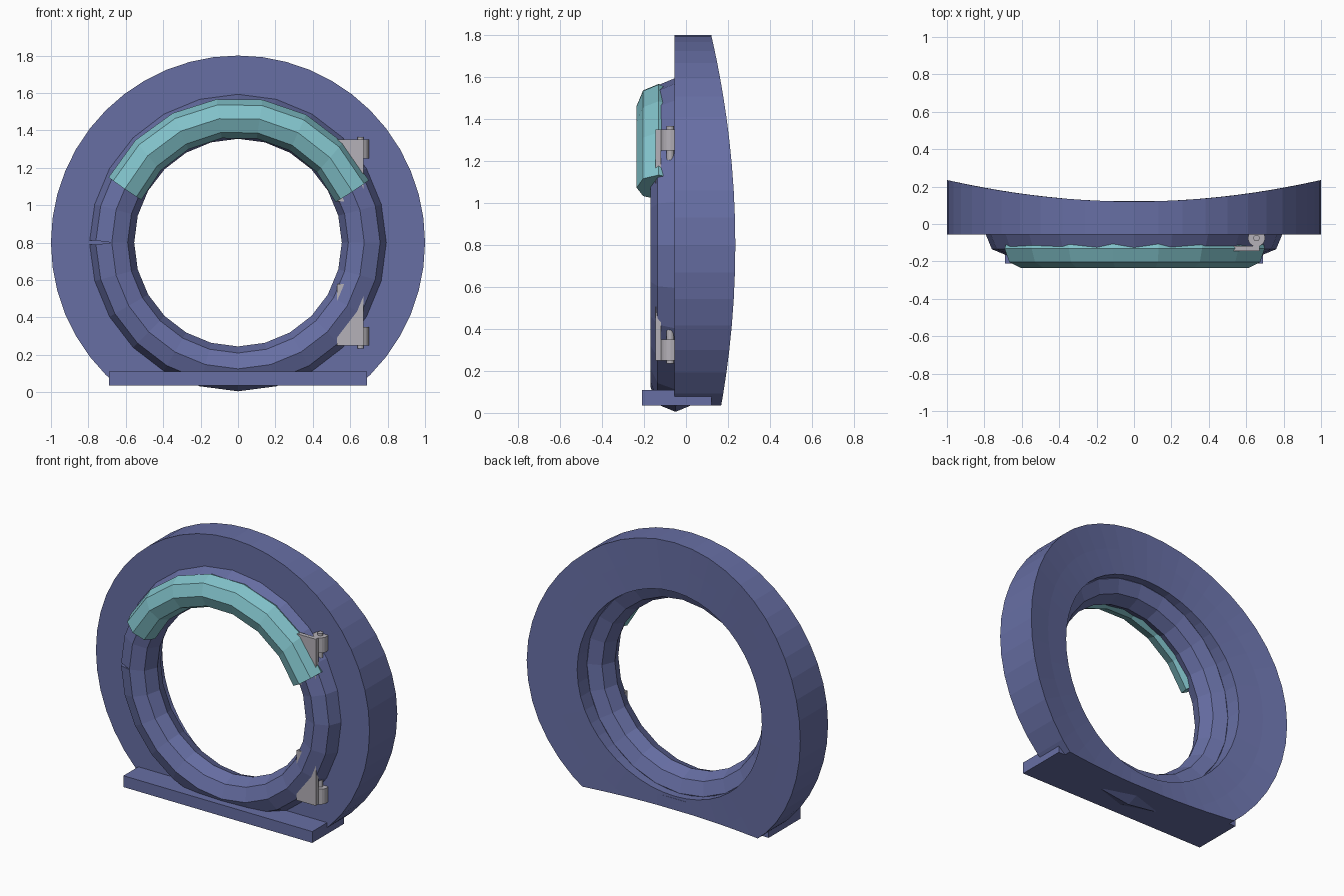
import bpy, bmesh
from math import cos, sin, pi, radians
from mathutils import Vector

if "Cube" in bpy.data.objects:
    bpy.data.objects.remove(bpy.data.objects["Cube"], do_unlink=True)

CENTRE_Z = 0.8


def material(name, colour):
    m = bpy.data.materials.new(name)
    m.use_nodes = True
    m.diffuse_color = (*colour, 1)
    m.node_tree.nodes["Principled BSDF"].inputs["Base Color"].default_value = (*colour, 1)
    return m


BLUE = material("slate_blue", (0.135, 0.157, 0.37))
TEAL = material("teal", (0.22, 0.54, 0.59))
GREY = material("light_grey", (0.46, 0.44, 0.48))


def finish(name, bm, mat):
    bmesh.ops.recalc_face_normals(bm, faces=bm.faces)
    mesh = bpy.data.meshes.new(name)
    bm.to_mesh(mesh)
    bm.free()
    mesh.materials.append(mat)
    obj = bpy.data.objects.new(name, mesh)
    bpy.context.collection.objects.link(obj)
    return obj


def polar(r, a, y):
    return Vector((r * cos(a), y, CENTRE_Z + r * sin(a)))


def skin(bm, sections, closed):
    """Join a row of closed cross-sections with quads, capping open ends."""
    rows = [[bm.verts.new(p) for p in s] for s in sections]
    n = len(rows[0])
    pairs = list(zip(rows, rows[1:]))
    if closed:
        pairs.append((rows[-1], rows[0]))
    for a, b in pairs:
        for i in range(n):
            j = (i + 1) % n
            bm.faces.new((a[i], a[j], b[j], b[i]))
    if not closed:
        bm.faces.new(rows[0])
        bm.faces.new(rows[-1])


def octagon(major, minor, y):
    return [(major + minor * cos(k * pi / 4), y + minor * sin(k * pi / 4)) for k in range(8)]


def box(name, lo, hi, mat):
    bm = bmesh.new()
    bmesh.ops.create_cube(bm, size=1)
    for v in bm.verts:
        v.co = Vector([lo[i] if v.co[i] < 0 else hi[i] for i in range(3)])
    return finish(name, bm, mat)


def post(name, x, y, r, z0, z1, mat):
    bm = bmesh.new()
    bmesh.ops.create_cone(bm, cap_ends=True, segments=16, radius1=r, radius2=r, depth=z1 - z0)
    bmesh.ops.translate(bm, verts=bm.verts, vec=(x, y, (z0 + z1) / 2))
    return finish(name, bm, mat)


# Wall flange: flat front, back hollowed to fit a curved hull, flat foot
def back_y(x):
    return 0.12 + 0.115 * x * x


bm = bmesh.new()
sections = []
for k in range(48):
    a = 2 * pi * k / 48
    front = [polar(r, a, -0.055) for r in (0.675, 1)]
    back = [polar(r, a, back_y(r * cos(a))) for r in (1, 0.84, 0.675)]
    sections.append(front + back)
skin(bm, sections, True)
cut = bmesh.ops.bisect_plane(bm, geom=bm.verts[:] + bm.edges[:] + bm.faces[:],
                             plane_co=(0, 0, 0.035), plane_no=(0, 0, 1), clear_inner=True)
rim = [e for e in cut["geom_cut"] if isinstance(e, bmesh.types.BMEdge)]
bmesh.ops.holes_fill(bm, edges=rim, sides=0)
finish("wall_flange", bm, BLUE)

# Door frame: octagonal tube ring with a narrow split on its outer side
bm = bmesh.new()
STEPS = 24
sections = []
for k in range(STEPS + 1):
    a = -pi + 2 * pi * k / STEPS
    shift = radians(0.8) * ((k == 0) - (k == STEPS))
    sections.append([polar(r, a + (shift if r > 0.68 else 0), y)
                     for r, y in octagon(0.675, 0.12, -0.05)])
skin(bm, sections, False)
finish("door_frame", bm, BLUE)

# Foot plate
box("foot_plate", (-0.69, -0.21, 0.035), (0.69, 0.122, 0.11), BLUE)

# Hood over the upper part of the frame
bm = bmesh.new()
sections = []
for k in range(8):
    t = k / 7
    row = []
    for r, y in octagon(0.67, 0.105, -0.13):
        lean = radians(14) * (r - 0.67) * (1 - 2 * t)
        row.append(polar(r, radians(24 + 130.7 * t) + lean, y))
    sections.append(row)
skin(bm, sections, False)
finish("upper_hood", bm, TEAL)

# Hinges, mirrored above and below the middle of the frame
for name, side in (("upper", 1), ("lower", -1)):
    def span(near, far):
        return sorted((CENTRE_Z + side * near, CENTRE_Z + side * far))

    z0, z1 = span(0.22, 0.55)
    box(name + "_hinge_leaf", (0.53, -0.145, z0), (0.67, -0.118, z1), GREY)
    z0, z1 = span(0.45, 0.55)
    post(name + "_hinge_knuckle", 0.655, -0.075, 0.046, z0, z1, GREY)
    z0, z1 = span(0.405, 0.565)
    post(name + "_hinge_pin", 0.655, -0.075, 0.017, z0, z1, GREY)
